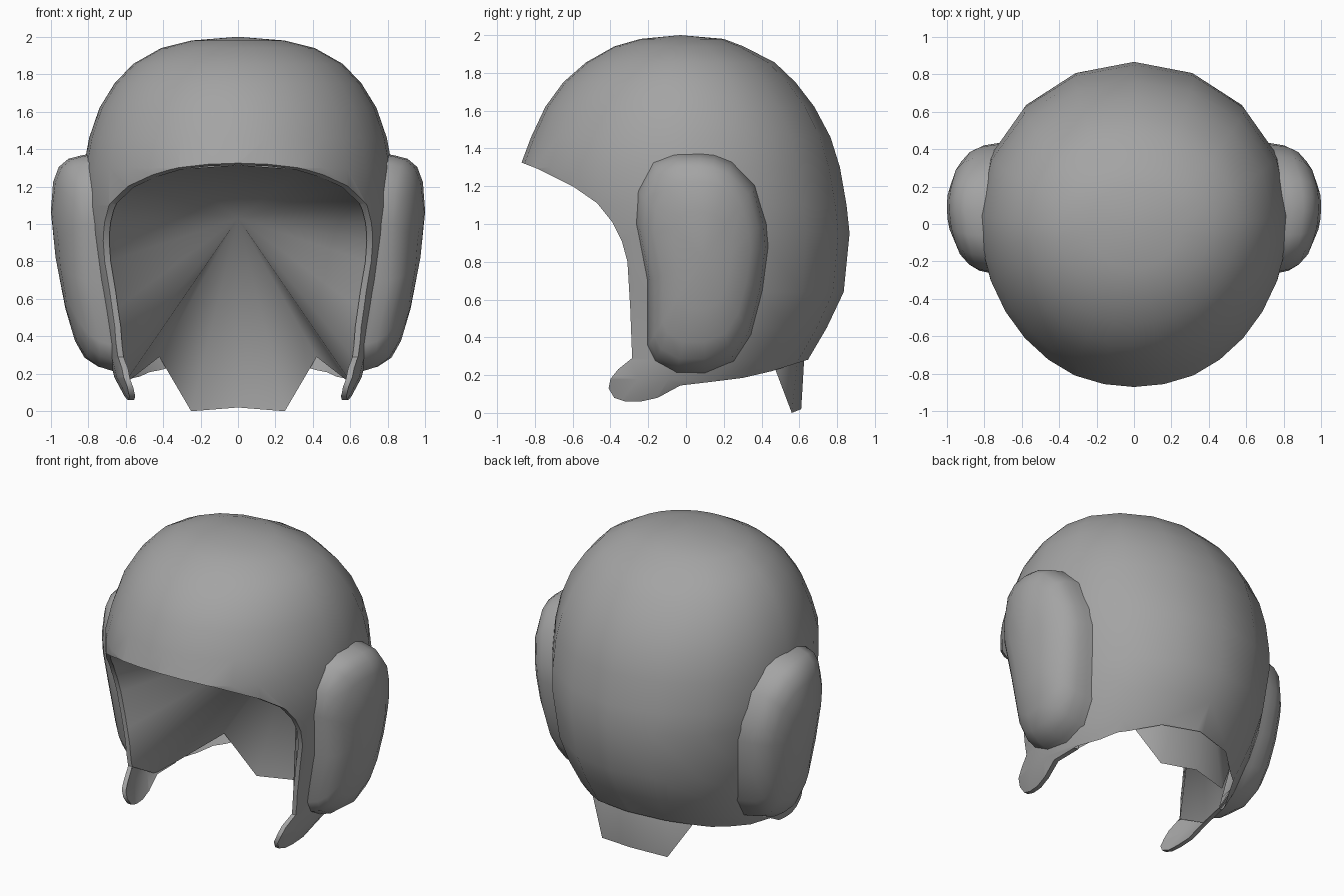
import bpy, bmesh, math
from mathutils import Vector

if "Cube" in bpy.data.objects:
    bpy.data.objects.remove(bpy.data.objects["Cube"])

# shell levels: height, front y, back y, half width
LEVELS = [
    (1.98, -.24, .20, .25), (1.94, -.38, .305, .41), (1.855, -.53, .47, .56),
    (1.75, -.65, .58, .66), (1.62, -.745, .68, .74), (1.46, -.82, .765, .795),
    (1.30, -.88, .815, .825), (1.10, -.88, .85, .83), (.95, -.87, .866, .815),
    (.64, -.82, .835, .76), (.45, -.78, .745, .725), (.28, -.80, .645, .685),
    (.18, -.90, .58, .66), (.05, -1.0, .52, .59), (0, -1.0, .50, .565)]
# lower edge in the side view: brim, cheek edge, strap tab, neck
EDGE = [
    (-.95, 1.35), (-.87, 1.325), (-.78, 1.29), (-.6, 1.2), (-.47, 1.11), (-.39, 1.01),
    (-.34, .91), (-.31, .8), (-.295, .55), (-.285, .29), (-.36, .23), (-.40, .18),
    (-.41, .13), (-.38, .08), (-.32, .06), (-.24, .06), (-.15, .08), (-.03, .145),
    (.14, .165), (.3, .185), (.45, .22), (.64, .28), (1, .38)]
# ear cup outline in the side view
CUP = [
    (.07, 1.365), (.15, 1.355), (.24, 1.32), (.36, 1.2), (.42, 1.0), (.43, .88),
    (.40, .65), (.34, .42), (.25, .28), (.1, .22), (-.05, .22), (-.16, .28),
    (-.2, .36), (-.2, .7), (-.26, 1.0), (-.25, 1.17), (-.17, 1.32), (-.06, 1.36)]

grey = bpy.data.materials.new("mid_grey")
grey.diffuse_color = (.37, .37, .37, 1)
grey.use_nodes = True
grey.node_tree.nodes["Principled BSDF"].inputs["Base Color"].default_value = grey.diffuse_color


def make(name, verts, faces, angle=None, face_front=False):
    mesh = bpy.data.meshes.new(name)
    mesh.from_pydata(verts, [], faces)
    bm = bmesh.new()
    bm.from_mesh(mesh)
    bmesh.ops.recalc_face_normals(bm, faces=bm.faces)
    bm.normal_update()
    if face_front and sum(f.normal.y * f.calc_area() for f in bm.faces) > 0:
        bmesh.ops.reverse_faces(bm, faces=bm.faces)
    bm.to_mesh(mesh)
    bm.free()
    mesh.materials.append(grey)
    ob = bpy.data.objects.new(name, mesh)
    bpy.context.collection.objects.link(ob)
    if angle:
        smooth_by_angle(ob, angle)
    return ob


def smooth_by_angle(ob, angle):
    bpy.ops.object.select_all(action='DESELECT')
    ob.select_set(True)
    bpy.context.view_layer.objects.active = ob
    bpy.ops.object.shade_smooth_by_angle(angle=math.radians(angle))


def interp(table, z):
    for a, b in zip(table, table[1:]):
        if a[0] >= z >= b[0]:
            t = (a[0] - z) / (a[0] - b[0])
            return [p + (q - p) * t for p, q in zip(a[1:], b[1:])]
    return table[-1][1:]


def centre(f, b):
    # widest point of a level lies a little behind its middle
    return (f + b) / 2 + .046 * (b - f)


def shell_x(y, z):
    f, b, w = interp(LEVELS, z)
    c = centre(f, b)
    u = (y - c) / (b - c if y > c else c - f)
    return w * math.sqrt(max(0, 1 - u * u))


# shell: double-walled dome trimmed by the side profile, coarser at the back
STEPS = [i for i in range(32) if i <= 8 or i >= 24 or i % 2 == 0]
N = len(STEPS)
verts, faces = [(0, -.03, 2.0)], []
inner = [(z - .03 * (z > 1.3), f + .03, b - .03, w - .03) for z, f, b, w in LEVELS]
for z, f, b, w in LEVELS + inner[::-1]:
    for s in STEPS:
        a = 2 * math.pi * s / 32
        c = centre(f, b)
        r = c - f if math.cos(a) > 0 else b - c
        verts.append((w * math.sin(a), c - r * math.cos(a), z))
verts.append((0, -.03, 1.97))
rows = 2 * len(LEVELS)
for i in range(N):
    j = (i + 1) % N
    faces.append((0, 1 + i, 1 + j))
    for r in range(rows - 1):
        k = 1 + r * N
        faces.append((k + i, k + j, k + N + j, k + N + i))
    k = 1 + (rows - 1) * N
    faces.append((k + j, k + i, len(verts) - 1))
shell = make("helmet_shell", verts, faces)

profile = EDGE + [(1, 2.2), (-.95, 2.2)]
P = len(profile)
cut_verts = [(x, y, z) for x in (-1.2, 1.2) for y, z in profile]
cut_faces = [tuple(range(P)), tuple(range(P, 2 * P))]
cut_faces += [(i, (i + 1) % P, P + (i + 1) % P, P + i) for i in range(P)]
cutter = make("trim_cutter", cut_verts, cut_faces)
cutter.hide_render = True
mod = shell.modifiers.new("trim", 'BOOLEAN')
mod.operation = 'INTERSECT'
mod.solver = 'EXACT'
mod.object = cutter
bpy.context.view_layer.objects.active = shell
bpy.ops.object.modifier_apply(modifier=mod.name)
bpy.data.objects.remove(cutter)

# the inner wall stays only on the strap tabs and the rim only at the front
bm = bmesh.new()
bm.from_mesh(shell.data)
hidden = []
for f in bm.faces:
    c = f.calc_center_median()
    rim_face = abs(f.normal.x) < .001
    inward = f.normal.dot(c - Vector((0, 0, 1))) < 0
    if inward and not rim_face and not (c.z < .3 and c.y < .1):
        hidden.append(f)
    elif rim_face and c.y > .12 and c.z < .4:
        hidden.append(f)
bmesh.ops.delete(bm, geom=hidden, context='FACES')
bm.to_mesh(shell.data)
bm.free()
smooth_by_angle(shell, 50)

# ear cups: shrinking rings of the outline rising from the shell
FACE = [(1.4, .975), (1.25, .995), (1.05, 1.0), (.8, .972), (.6, .935),
        (.4, .885), (.3, .86), (.2, .80)]
CY, CZ = .09, .82


def cup_point(y, z, h):
    base = shell_x(y, z) - .025
    top = interp(FACE, z)[0] - (y - .09) ** 2
    return base + h * (top - base), y, z


C = len(CUP)
RINGS = [(1.02, 0), (1, .28), (.97, .6), (.89, .84), (.74, .96), (.45, 1)]
for side, name in ((1, "right_ear_cup"), (-1, "left_ear_cup")):
    verts = [cup_point(CY + (y - CY) * s, CZ + (z - CZ) * s, h)
             for s, h in RINGS for y, z in CUP]
    verts.append(cup_point(CY, CZ, 1))
    verts = [(side * x, y, z) for x, y, z in verts]
    faces = []
    for i in range(C):
        j = (i + 1) % C
        for r in range(len(RINGS) - 1):
            k = r * C
            faces.append((k + i, k + j, k + C + j, k + C + i))
        k = (len(RINGS) - 1) * C
        faces.append((k + i, k + j, len(verts) - 1))
    make(name, verts, faces, angle=70)

# lining: fan from the rim to one point at the back, with a hanging neck flap
half = [(shell_x(y, z) - .028, y, z) for y, z in EDGE[2:10] + EDGE[17:19]]
half += [(.42, .45, .29), (.25, .56, 0)]
rim = [(0, -.84, 1.315)] + half + [(0, .61, .02)] + [(-x, y, z) for x, y, z in half[::-1]]
n = len(rim)
make("lining", [(0, .67, 1.03)] + rim,
     [(0, 1 + i, 1 + (i + 1) % n) for i in range(n)], angle=60, face_front=True)
